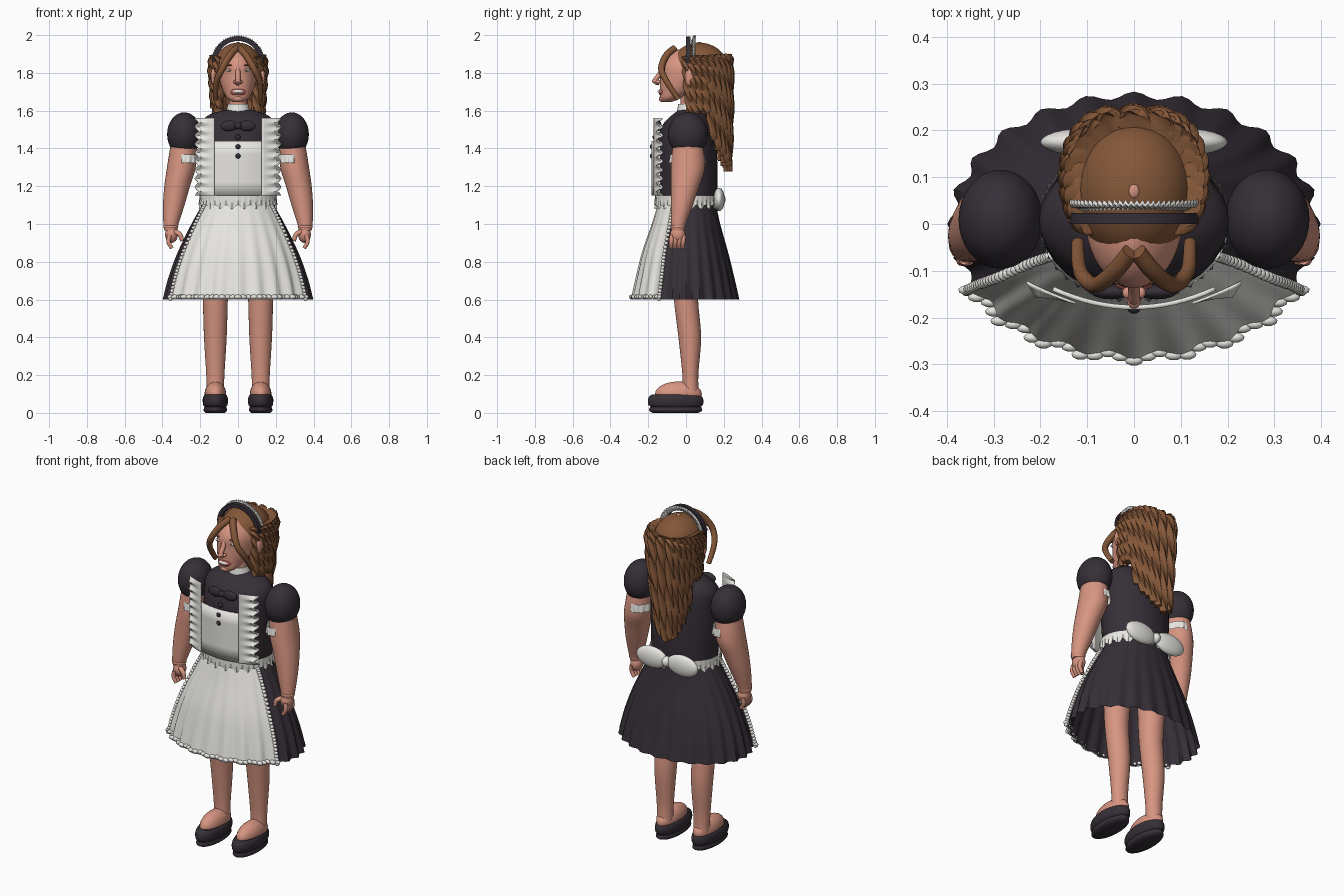
import bpy, bmesh, random
from math import sin, cos, pi, radians, copysign
from mathutils import Vector, Matrix

random.seed(4)
if "Cube" in bpy.data.objects:
    bpy.data.objects.remove(bpy.data.objects["Cube"])


def material(name, rgb):
    m = bpy.data.materials.new(name)
    m.use_nodes = True
    m.diffuse_color = (*rgb, 1)
    bsdf = m.node_tree.nodes["Principled BSDF"]
    bsdf.inputs["Base Color"].default_value = (*rgb, 1)
    bsdf.inputs["Roughness"].default_value = 0.7
    return m


DARK = material("dark cloth", (0.036, 0.028, 0.038))
WHITE = material("white cloth", (0.80, 0.79, 0.75))
SKIN = material("skin", (0.68, 0.30, 0.22))
HAIR = material("brown hair", (0.23, 0.095, 0.04))
LIPS = material("lips", (0.42, 0.11, 0.09))


def finish(bm, name, mat, angle=40):
    bmesh.ops.recalc_face_normals(bm, faces=bm.faces)
    mesh = bpy.data.meshes.new(name)
    bm.to_mesh(mesh)
    bm.free()
    mesh.materials.append(mat)
    ob = bpy.data.objects.new(name, mesh)
    bpy.context.collection.objects.link(ob)
    bpy.ops.object.select_all(action='DESELECT')
    ob.select_set(True)
    bpy.context.view_layer.objects.active = ob
    bpy.ops.object.shade_smooth_by_angle(angle=radians(angle))
    return ob


def grid(name, fn, nu, nv, mat, wrap=False, cap=False, angle=40):
    """Surface from fn(u, v), optionally closed around u and capped at both ends."""
    bm = bmesh.new()
    cols = nu if wrap else nu + 1
    rows = [[bm.verts.new(fn(i / nu, j / nv)) for i in range(cols)] for j in range(nv + 1)]
    for a, b in zip(rows, rows[1:]):
        for i in range(nu):
            k = (i + 1) % cols
            bm.faces.new((a[i], a[k], b[k], b[i]))
    if cap:
        bm.faces.new(rows[0])
        bm.faces.new(rows[-1])
    return finish(bm, name, mat, angle)


def spline(pts, t):
    n = len(pts) - 1
    i = min(int(t * n), n - 1)
    f = t * n - i
    p = [Vector(pts[min(max(k, 0), n)]) for k in range(i - 1, i + 3)]
    return 0.5 * (2 * p[1] + (p[2] - p[0]) * f + (2 * p[0] - 5 * p[1] + 4 * p[2] - p[3]) * f ** 2
                  + (3 * p[1] - p[0] - 3 * p[2] + p[3]) * f ** 3)


def loft(name, rings, mat, nu=32, nv=20, cap=True):
    """Rings are (z, x radius, y radius, x centre, y centre)."""
    def point(u, v):
        z, rx, ry, cx, cy = spline(rings, v)
        return cx + rx * cos(2 * pi * u), cy + ry * sin(2 * pi * u), z
    return grid(name, point, nu, nv, mat, True, cap)


def tube(name, path, radius, mat, taper=0.5, lobes=0, turns=0.0, nu=10, nv=14):
    def point(u, v):
        c = spline(path, v)
        t = (spline(path, min(v + .02, 1)) - spline(path, max(v - .02, 0))).normalized()
        side = t.cross(Vector((0.2, 1, 0.1))).normalized()
        up = side.cross(t)
        a = 2 * pi * u
        r = radius * (1 - (1 - taper) * v ** 2)
        r *= 1 + (0.2 * cos(lobes * a) if lobes else 0)
        a += turns * 2 * pi * v
        return c + side * r * cos(a) + up * r * sin(a)
    return grid(name, point, nu, nv, mat, True, True)


def blobs(name, items, mat, seg=20):
    """Ellipsoids given as (centre, radii), joined in one object."""
    bm = bmesh.new()
    for c, r in items:
        bmesh.ops.create_uvsphere(bm, u_segments=seg, v_segments=seg * 2 // 3, radius=1,
                                  matrix=Matrix.Translation(c) @ Matrix.Diagonal((*r, 1)))
    return finish(bm, name, mat, 60)


# Pleated skirt, with the apron laid over its front
SKIRT = [(1.1, .19, .15, .01), (1.0, .245, .175, .005), (.85, .315, .22, 0),
         (.72, .36, .25, 0), (.6, .388, .275, 0)]


def skirt_point(th, v, off=0):
    z, rx, ry, cy = spline(SKIRT, v)
    w = 1 + 0.028 * v * cos(24 * th)
    return Vector(((rx + off) * w * cos(th), cy + (ry + off) * w * sin(th), z))


def apron_angle(u):
    return -pi / 2 + (u - .5) * radians(122)


grid("skirt", lambda u, v: skirt_point(2 * pi * u, v), 144, 16, DARK, True)
grid("apron", lambda u, v: skirt_point(apron_angle(u), v, .01), 64, 16, WHITE)
edge = [skirt_point(apron_angle(u), .02 + i / 30, .012) for u in (0, 1) for i in range(30)]
beads = [(p, (.012, .012, .010)) for p in edge]
beads += [(skirt_point(apron_angle(i / 30), .955, .012), (.02, .011, .012)) for i in range(31)]
blobs("apron_beads", beads, WHITE, 9)

# Bodice, waistband and back bow
loft("bodice", [(1.08, .19, .15, 0, .01), (1.2, .193, .157, 0, .01), (1.35, .2, .16, 0, .005),
                (1.45, .2, .155, 0, .005), (1.53, .2, .13, 0, .01), (1.58, .15, .09, 0, .02),
                (1.605, .06, .055, 0, .02)], DARK)


def band(u, v):
    a = 2 * pi * u
    flare = (1 - v) * .006 * cos(40 * a)
    return ((.203 + flare) * cos(a), .005 + (.168 + flare) * sin(a),
            1.09 + .062 * v + (1 - v) * .012 * cos(20 * a))


grid("waistband", band, 120, 3, WHITE, True)
blobs("back_bow", [((s * .1, .175, 1.13), (.1, .03, .062)) for s in (-1, 1)]
      + [((0, .18, 1.13), (.025, .03, .03))], WHITE, 24)

# Apron bib, neck tie and buttons
bib = grid("bib", lambda u, v: ((u - .5) * .35, -.183 + .16 * (u - .5) ** 2, 1.15 + .29 * v),
           16, 4, WHITE)
bib.modifiers.new("thickness", 'SOLIDIFY').thickness = .01
blobs("neck_tie", [((s * .048, -.145, 1.52), (.045, .016, .028)) for s in (-1, 1)]
      + [((0, -.15, 1.52), (.02, .018, .018))], DARK)
blobs("buttons", [((0, -.18 if z < 1.44 else -.165, z), (.014, .012, .014))
                  for z in (1.36, 1.41, 1.46)], DARK, 14)

# Neck, collar and head
loft("neck", [(1.55, .05, .05, 0, .02), (1.7, .048, .05, 0, .02)], SKIN, 24, 3)
loft("collar", [(1.59, .064, .064, 0, .015), (1.635, .054, .056, 0, .015)], WHITE, 24, 3)


def head_ring(z, rx, front, back):
    return z, rx, (back - front) / 2, 0, (front + back) / 2


loft("head", [head_ring(*r) for r in (
    (1.645, .025, -.125, -.08), (1.665, .055, -.138, -.03), (1.70, .076, -.138, .04),
    (1.74, .092, -.138, .10), (1.79, .104, -.136, .16), (1.84, .102, -.135, .18),
    (1.88, .08, -.115, .17), (1.91, .045, -.08, .14), (1.925, .015, -.04, .1))], SKIN, 40, 30)
tube("nose", [(0, -.122, 1.825), (0, -.142, 1.79), (0, -.163, 1.757), (0, -.14, 1.745)],
     .013, SKIN, 1.0)
blobs("nose_tip", [((0, -.163, 1.757), (.015, .018, .013))]
      + [((s * .014, -.147, 1.752), (.011, .013, .01)) for s in (-1, 1)], SKIN)
blobs("lips", [((0, -.128, 1.698), (.04, .017, .021))], LIPS)
blobs("teeth", [((0, -.134, 1.701), (.03, .016, .010))], WHITE)
blobs("chin", [((0, -.122, 1.663), (.028, .022, .018))], SKIN)
blobs("eyes", [((s * .045, -.119, 1.815), (.018, .009, .008)) for s in (-1, 1)], WHITE)
blobs("irises", [((s * .045, -.125, 1.815), (.006, .005, .006)) for s in (-1, 1)], HAIR, 10)
blobs("eyebrows", [((s * .047, -.121, 1.84), (.024, .008, .004)) for s in (-1, 1)], HAIR, 12)
blobs("ears", [((s * .128, .02, 1.78), (.016, .026, .048)) for s in (-1, 1)], SKIN)

# Hair cap with a small crown spot
blobs("hair_cap", [((0, .07, 1.83), (.127, .15, .13))], HAIR, 36)
blobs("crown_spot", [((0, .07, 1.957), (.012, .016, .007))], SKIN, 12)

# Twisted locks around the sides and back, longest in the middle
LOCKS = 19
for i in range(LOCKS):
    a = radians(-45 + 270 * i / (LOCKS - 1))
    k = max(0, sin(a))
    x = .125 * copysign(abs(cos(a)) ** .6, cos(a))
    y = .1 + .122 * sin(a)
    end = 1.60 - .31 * k ** .6 + random.uniform(-.02, .02)
    tip_x = x * (1 - .42 * k ** .5) - .02 * k
    path = [(x * .93, y * .95, 1.885), (x * 1.03, y, 1.83),
            (x * .6 + tip_x * .4, y + .003, 1.83 * .5 + end * .5), (tip_x, y + .012 * (1 - k), end)]
    tube(f"hair_lock_{i + 1}", path, .031, HAIR, .65, 4, 1.3, 24, 28)

# Headband with a pointed frill


def arc(r, u, y):
    a = pi * u
    return r * cos(a), y, 1.855 + r * sin(a)


def band_section(u, v):
    c = 2 * pi * u + pi / 4
    return arc(.126 + .017 * cos(c), v, .012 + .017 * sin(c))


def frill(u, v):
    tooth = round(u * 72) % 2
    return arc(.116 + v * (.022 + .007 * tooth), u, .027 + .018 * tooth * v + .008 * (1 - tooth))


grid("headband", band_section, 4, 40, DARK, True, True)
ob = grid("headband_frill", frill, 72, 3, WHITE, angle=20)
ob.modifiers.new("thickness", 'SOLIDIFY').thickness = .008

for s, side in ((-1, "right_"), (1, "left_")):
    # Fringe strand sweeping from the parting
    tube(side + "fringe", [(s * .008, -.06, 1.93), (s * .045, -.105, 1.89), (s * .085, -.13, 1.82),
                           (s * .115, -.1, 1.75), (s * .12, -.04, 1.66)], .019, HAIR, .7, nv=24)

    # Ruffled apron strap
    def strap(u, v):
        wave = u ** 2 * cos(v * 2 * pi * 9)
        return s * (.125 + .095 * u + .01 * wave), -.172 + .03 * u + .016 * wave, 1.15 + .41 * v
    ob = grid(side + "strap", strap, 6, 54, WHITE)
    ob.modifiers.new("thickness", 'SOLIDIFY').thickness = .006

    # Puffed sleeve, cuff, arm and hand
    blobs(side + "sleeve", [((s * .285, .01, 1.475), (.09, .106, .116))], DARK, 32)

    def cuff(u, v):
        a = 2 * pi * u
        r = 1 + (1 - v) * (.06 + .05 * cos(14 * a))
        return s * .273 + .063 * r * cos(a), .008 + .092 * r * sin(a), 1.322 + .045 * v
    grid(side + "cuff", cuff, 84, 3, WHITE, True)
    loft(side + "arm", [(1.42, .07, .08, s * .287, .01), (1.3, .076, .09, s * .3, .01),
                        (1.2, .068, .075, s * .322, -.005), (1.1, .057, .058, s * .34, -.022),
                        (1.0, .04, .04, s * .355, -.04), (.965, .034, .034, s * .356, -.043)], SKIN)
    blobs(side + "palm", [((s * .352, -.043, .945), (.034, .04, .045)),
                          ((s * .356, -.043, .985), (.04, .04, .016))], SKIN)
    for f in range(4):
        y = -.075 + f * .021
        tube(f"{side}finger_{f + 1}", [(s * .362, y, .94), (s * .368, y - .003, .905),
                                       (s * .35, y - .004, .872)], .0125, SKIN, .75, nv=8)
    tube(side + "thumb", [(s * .34, -.06, .96), (s * .308, -.075, .945), (s * .296, -.078, .91)],
         .014, SKIN, .7, nv=8)

    # Leg, foot and shoe
    x = s * .12
    loft(side + "leg", [(.95, .075, .08, x, 0), (.75, .071, .073, x, 0), (.6, .066, .064, x, 0),
                        (.4, .06, .06, x, .02), (.2, .048, .042, x, .023), (.1, .046, .044, x, .025)],
         SKIN, 28)
    blobs(side + "foot", [((x, -.04, .1), (.057, .124, .066))], SKIN, 24)
    loft(side + "shoe", [(.025, .05, .115, x, -.055), (.04, .063, .142, x, -.055),
                         (.065, .067, .147, x, -.055), (.085, .064, .14, x, -.055),
                         (.098, .056, .125, x, -.055)], DARK)
    loft(side + "sole", [(0, .05, .12, x, -.055), (.012, .062, .14, x, -.055),
                         (.032, .058, .135, x, -.055)], DARK, nv=8)
